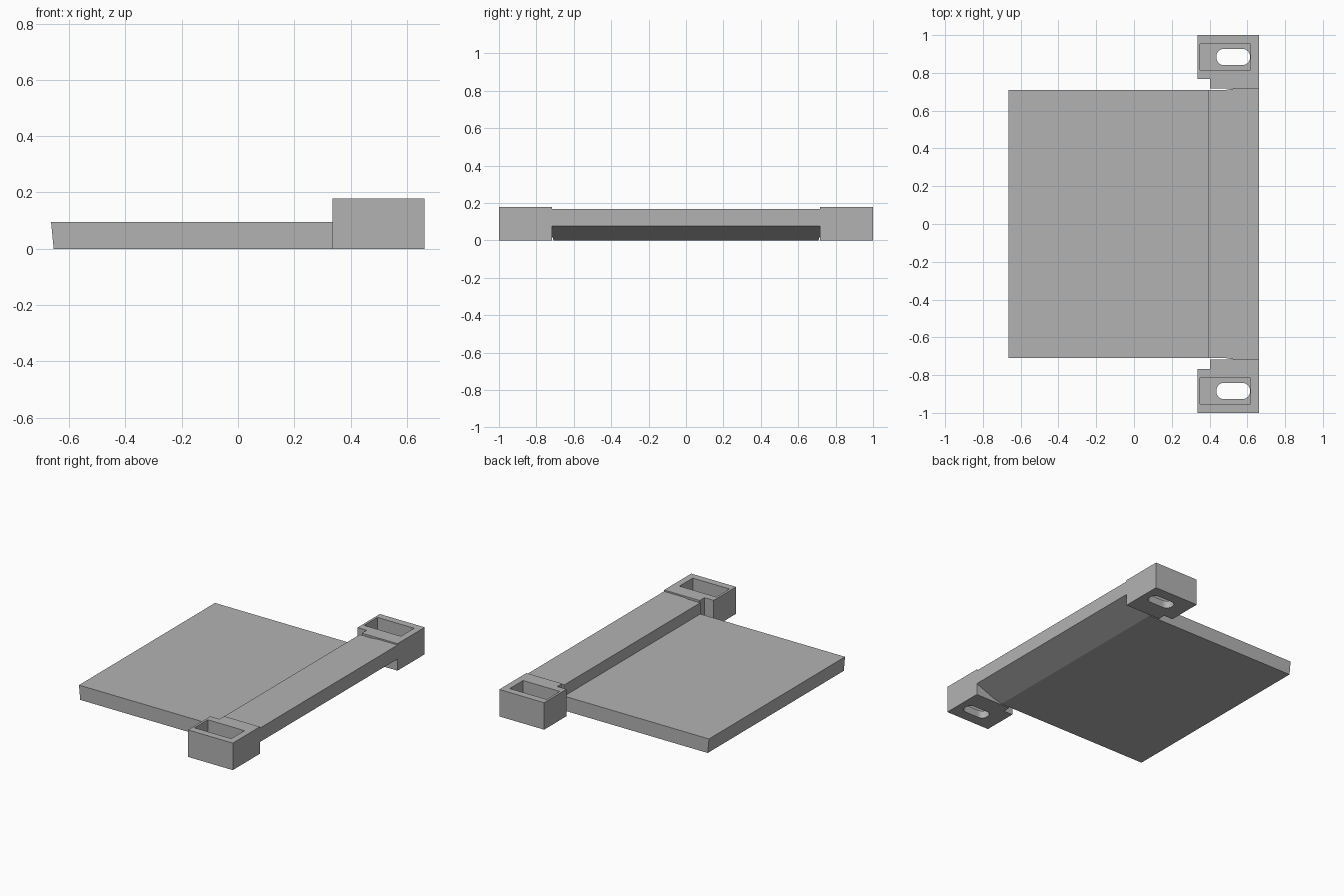
import bpy
import bmesh
import math

cube = bpy.data.objects.get("Cube")
if cube:
    bpy.data.objects.remove(cube, do_unlink=True)

grey = bpy.data.materials.new("plain_grey")
grey.use_nodes = True
colour = (0.45, 0.45, 0.45, 1)
grey.diffuse_color = colour
grey.node_tree.nodes["Principled BSDF"].inputs["Base Color"].default_value = colour


def prism(name, points, low, high, axis="z"):
    """Extrude a closed outline: (x, y) along z, or (x, z) along y."""
    bm = bmesh.new()
    place = (lambda a, b, t: (a, b, t)) if axis == "z" else (lambda a, b, t: (a, t, b))
    base = bm.faces.new([bm.verts.new(place(a, b, low)) for a, b in points])
    new = bmesh.ops.extrude_face_region(bm, geom=[base])["geom"]
    verts = [v for v in new if isinstance(v, bmesh.types.BMVert)]
    bmesh.ops.translate(bm, verts=verts, vec=place(0, 0, high - low))
    bmesh.ops.recalc_face_normals(bm, faces=bm.faces[:])
    mesh = bpy.data.meshes.new(name)
    bm.to_mesh(mesh)
    bm.free()
    mesh.materials.append(grey)
    obj = bpy.data.objects.new(name, mesh)
    bpy.context.collection.objects.link(obj)
    return obj


def rectangle(x0, x1, y0, y1):
    return [(x0, y0), (x1, y0), (x1, y1), (x0, y1)]


def rounded(x0, x1, y0, y1, r, steps=6):
    points = []
    corners = [(x1 - r, y1 - r), (x0 + r, y1 - r), (x0 + r, y0 + r), (x1 - r, y0 + r)]
    for i, (cx, cy) in enumerate(corners):
        for k in range(steps + 1):
            a = math.pi / 2 * (i + k / steps)
            points.append((cx + r * math.cos(a), cy + r * math.sin(a)))
    return points


def combine(obj, tool, operation):
    """Apply a boolean and discard the helper."""
    mod = obj.modifiers.new("cut", "BOOLEAN")
    mod.operation = operation
    mod.solver = "EXACT"
    mod.object = tool
    bpy.context.view_layer.objects.active = obj
    bpy.ops.object.modifier_apply(modifier=mod.name)
    bpy.data.objects.remove(tool, do_unlink=True)


# Plate with raised bar and sloping underside, as one side profile
profile = [(-0.655, 0), (0.47, 0), (0.662, 0.077), (0.662, 0.169),
           (0.392, 0.169), (0.392, 0.095), (-0.664, 0.095)]
body = prism("plate_and_bar", profile, -0.8, 0.8, "y")

# The bar widens to meet the brackets, leaving a narrow slit beside the plate
half = [(-0.8, 0.709), (0.48, 0.709), (0.53, 0.717), (0.8, 0.717)]
footprint = half + [(x, -y) for x, y in reversed(half)]
combine(body, prism("footprint", footprint, -0.1, 0.3), "INTERSECT")

# Mounting brackets with a pocket and a slotted floor
for side, name in ((1, "back_bracket"), (-1, "front_bracket")):
    def flip(points):
        return [(x, y * side) for x, y in points]

    outline = [(0.402, 0.717), (0.662, 0.717), (0.662, 1), (0.335, 1),
               (0.335, 0.767), (0.402, 0.767)]
    bracket = prism(name, flip(outline), 0, 0.178)
    pocket = flip(rectangle(0.35, 0.618, 0.815, 0.953))
    combine(bracket, prism("pocket", pocket, 0.05, 0.3), "DIFFERENCE")
    slot = flip(rounded(0.436, 0.614, 0.841, 0.927, 0.04))
    combine(bracket, prism("slot", slot, -0.1, 0.1), "DIFFERENCE")
